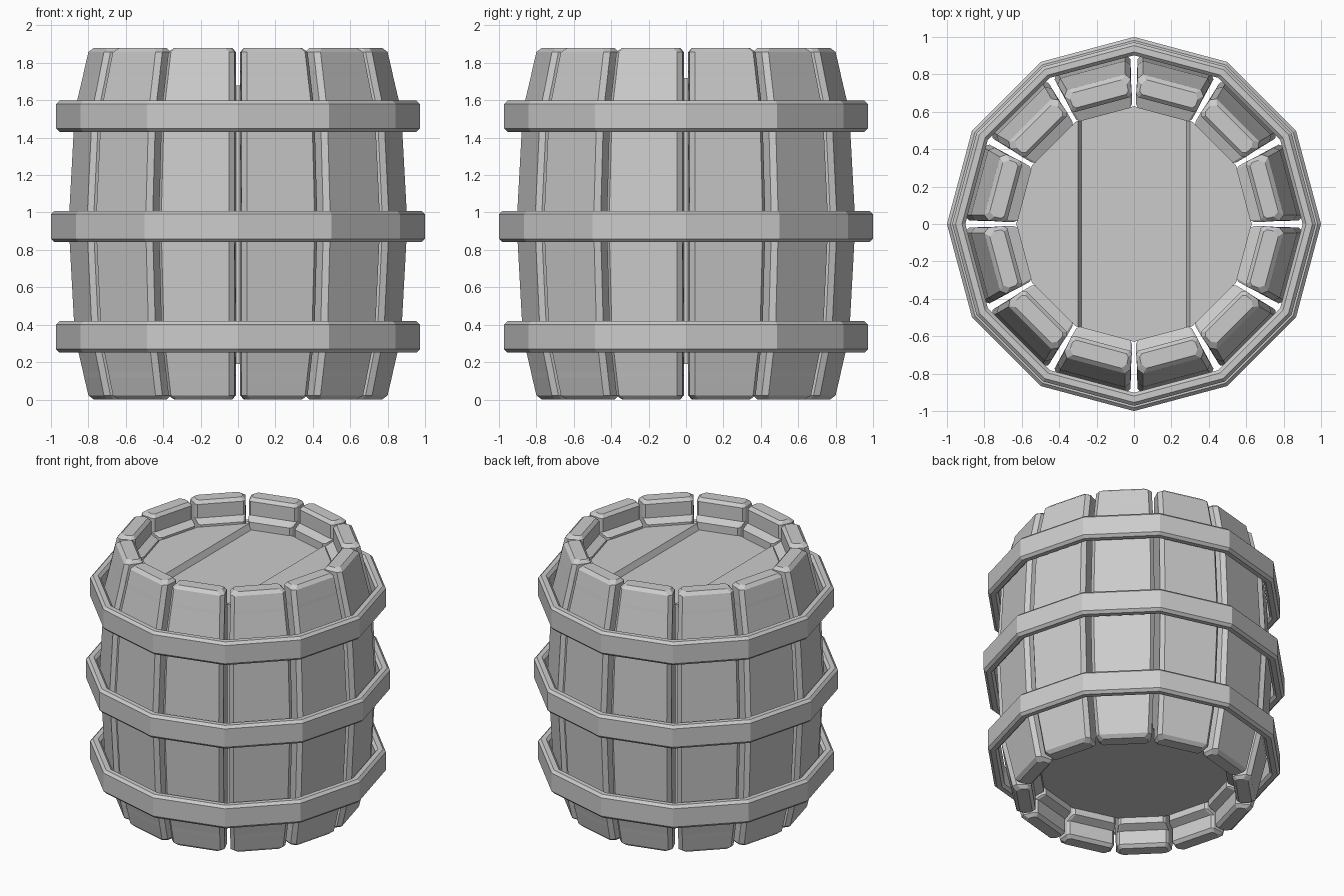
import bpy, bmesh
from math import sin, cos, tan, radians, tau

if "Cube" in bpy.data.objects:
    bpy.data.objects.remove(bpy.data.objects["Cube"])

SIDES = 12
MID = 0.94          # half height, the barrel is mirrored about this level
T = tan(radians(15))


def finish(bm, name):
    bmesh.ops.recalc_face_normals(bm, faces=bm.faces)
    me = bpy.data.meshes.new(name)
    bm.to_mesh(me)
    bm.free()
    ob = bpy.data.objects.new(name, me)
    bpy.context.collection.objects.link(ob)
    return ob


def bridge(bm, rings, closed=False):
    pairs = list(zip(rings, rings[1:] + rings[:1])) if closed else list(zip(rings, rings[1:]))
    for a, b in pairs:
        n = len(a)
        for i in range(n):
            j = (i + 1) % n
            bm.faces.new((a[i], a[j], b[j], b[i]))
    if not closed:
        bm.faces.new(rings[0])
        bm.faces.new(rings[-1])


# Stave: chamfered wedge section lofted along a bulging profile
# rows: z, outer apothem, inner apothem, side inset
half = [(0.00, 0.762, 0.680, 0.02),
        (0.022, 0.785, 0.660, 0.0),
        (0.12, 0.807, 0.660, 0.0),
        (0.145, 0.812, 0.605, 0.0),
        (0.335, 0.855, 0.605, 0.0)]
profile = half + [(MID, 0.887, 0.605, 0.0)] + \
    [(2 * MID - z, o, i, s) for z, o, i, s in reversed(half)]


def stave(index):
    a = radians(15 + 30 * index)
    bm = bmesh.new()
    rings = []
    for z, ro, ri, inset in profile:
        wi = ri * T - 0.008 - inset
        wo = (ro - 0.035) * T - 0.018 - inset
        right = [(ri, wi - 0.015), (ri + 0.015, wi), (ro - 0.03, wo), (ro, wo - 0.022)]
        section = right + [(r, -t) for r, t in reversed(right)]
        rings.append([bm.verts.new((r * cos(a) - t * sin(a), r * sin(a) + t * cos(a), z))
                      for r, t in section])
    bridge(bm, rings)
    finish(bm, f"stave_{index + 1}")


for k in range(SIDES):
    stave(k)


# Hoops: twelve-sided chamfered bands
def hoop(name, z, radius):
    h, c, inner = 0.084, 0.018, radius - 0.07
    section = [(inner, -h + c), (inner + c, -h), (radius - c, -h), (radius, -h + c),
               (radius, h - c), (radius - c, h), (inner + c, h), (inner, h - c)]
    bm = bmesh.new()
    rings = []
    for k in range(SIDES):
        a = tau * k / SIDES
        rings.append([bm.verts.new((r * cos(a), r * sin(a), z + dz)) for r, dz in section])
    bridge(bm, rings, closed=True)
    finish(bm, name)


hoop("lower_hoop", 0.335, 0.972)
hoop("middle_hoop", 0.925, 1.0)
hoop("upper_hoop", 1.515, 0.972)

# Inner drum: flat base and a lid whose side planks sit above the middle one
bm = bmesh.new()
rings = [[bm.verts.new((0.63 * cos(tau * k / SIDES), 0.63 * sin(tau * k / SIDES), z))
          for k in range(SIDES)] for z in (0.19, 1.68)]
bridge(bm, rings)
for x in (-0.30, -0.28, 0.28, 0.30):
    bmesh.ops.bisect_plane(bm, geom=bm.verts[:] + bm.edges[:] + bm.faces[:],
                           plane_co=(x, 0, 0), plane_no=(1, 0, 0))
for v in bm.verts:
    if v.co.z > 1 and abs(v.co.x) > 0.29:
        v.co.z += 0.04
finish(bm, "lid_and_drum")
